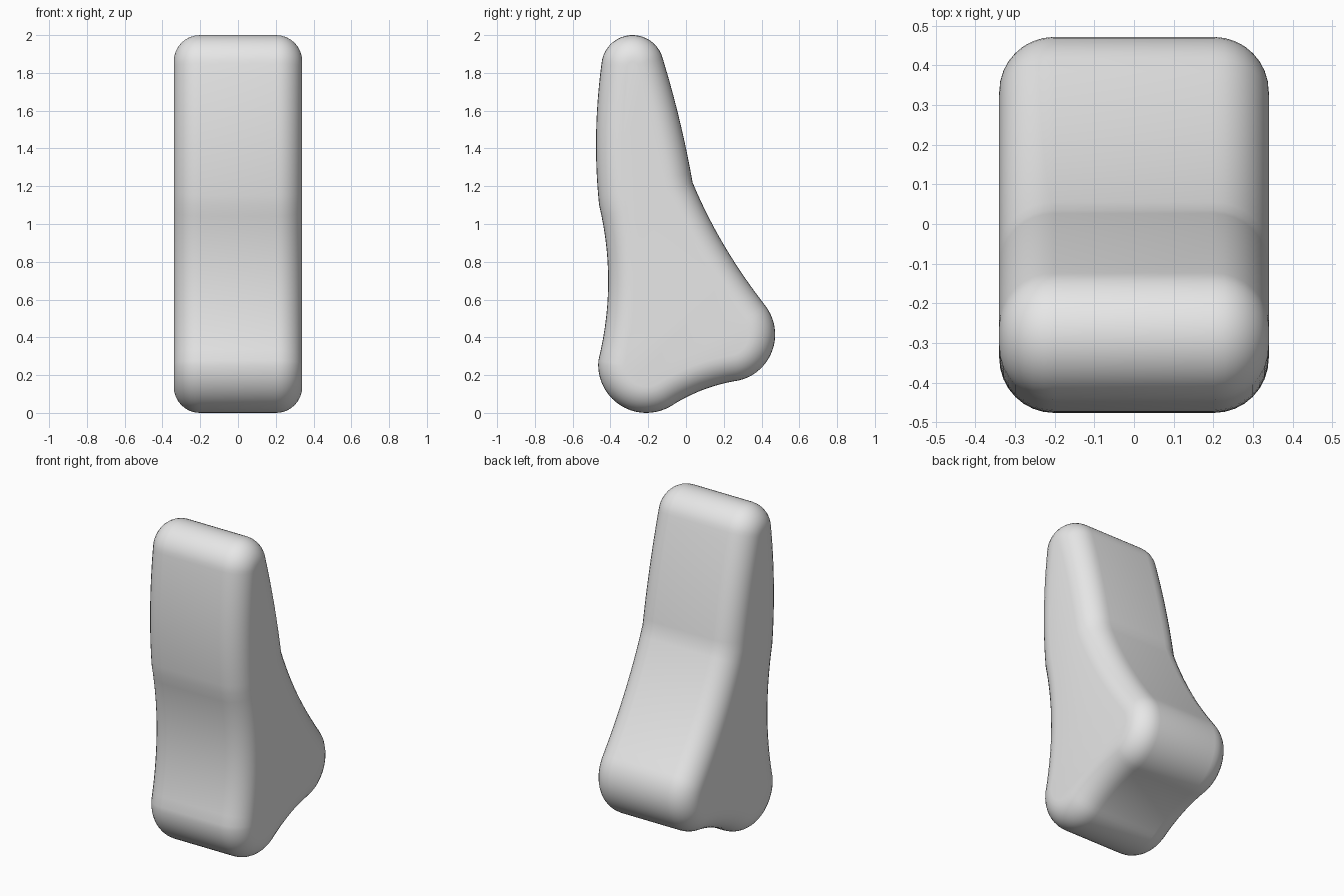
import bpy, bmesh, math
from mathutils import Vector

if "Cube" in bpy.data.objects:
    bpy.data.objects.remove(bpy.data.objects["Cube"])

HALF_WIDTH, ROUND, STEPS = 0.34, 0.138, 8


def arc(cy, cz, r, a0, a1, n=20):
    """Points on a circle, angles in degrees."""
    angles = [math.radians(a0 + (a1 - a0) * i / n) for i in range(n + 1)]
    return [Vector((cy + r * math.cos(a), cz + r * math.sin(a))) for a in angles]


def bow(a, mid, b, n=14):
    """Inner points of a curve from a to b passing through mid."""
    c = 2 * Vector(mid) - (a + b) / 2
    ts = [i / n for i in range(1, n)]
    return [a * (1 - t) ** 2 + c * 2 * t * (1 - t) + b * t * t for t in ts]


# Side profile, counter-clockwise: rounded top, heel and toe joined by bowed edges
top = arc(-0.283, 1.835, 0.165, 15, 175)
heel = arc(-0.21, 0.255, 0.255, 175, 300)
toe = arc(0.222, 0.415, 0.25, -77, 38)
front_bend, back_bend = Vector((-0.46, 1.10)), Vector((0.035, 1.22))
profile = (top + bow(top[-1], (-0.476, 1.47), front_bend) + [front_bend]
           + bow(front_bend, (-0.412, 0.69), heel[0]) + heel
           + bow(heel[-1], (0.09, 0.122), toe[0]) + toe
           + bow(toe[-1], (0.2, 0.89), back_bend) + [back_bend]
           + bow(back_bend, (-0.034, 1.55), top[0]))

# Inward mitre direction at each profile point
count = len(profile)
inward = []
for i, p in enumerate(profile):
    d0 = (p - profile[i - 1]).normalized()
    d1 = (profile[(i + 1) % count] - p).normalized()
    m = Vector((-d0.y - d1.y, d0.x + d1.x)).normalized()
    inward.append(m / m.dot(Vector((-d0.y, d0.x))))

# Cross-section of the rounded sides: (x, inset)
quarter = [math.pi / 2 * i / STEPS for i in range(STEPS + 1)]
section = [(HALF_WIDTH - ROUND + ROUND * math.sin(a), ROUND * (1 - math.cos(a)))
           for a in quarter]
section = [(-x, s) for x, s in reversed(section)] + section

# Loft the profile across the width and cap both sides
bm = bmesh.new()
rings = []
for x, inset in section:
    pts = [p + m * inset for p, m in zip(profile, inward)]
    rings.append([bm.verts.new((x, p.x, p.y)) for p in pts])
for r0, r1 in zip(rings, rings[1:]):
    for i in range(count):
        j = (i + 1) % count
        bm.faces.new((r0[i], r0[j], r1[j], r1[i]))
bm.faces.new(rings[0])
bm.faces.new(rings[-1])
bmesh.ops.recalc_face_normals(bm, faces=bm.faces)
mesh = bpy.data.meshes.new("rounded_wedge")
bm.to_mesh(mesh)
bm.free()

body = bpy.data.objects.new("rounded_wedge", mesh)
bpy.context.collection.objects.link(body)
grey = bpy.data.materials.new("light grey")
grey.diffuse_color = (0.8, 0.8, 0.8, 1)
grey.use_nodes = True
grey.node_tree.nodes["Principled BSDF"].inputs["Base Color"].default_value = grey.diffuse_color
mesh.materials.append(grey)

bpy.context.view_layer.objects.active = body
body.select_set(True)
bpy.ops.object.shade_smooth_by_angle(angle=math.radians(35))
